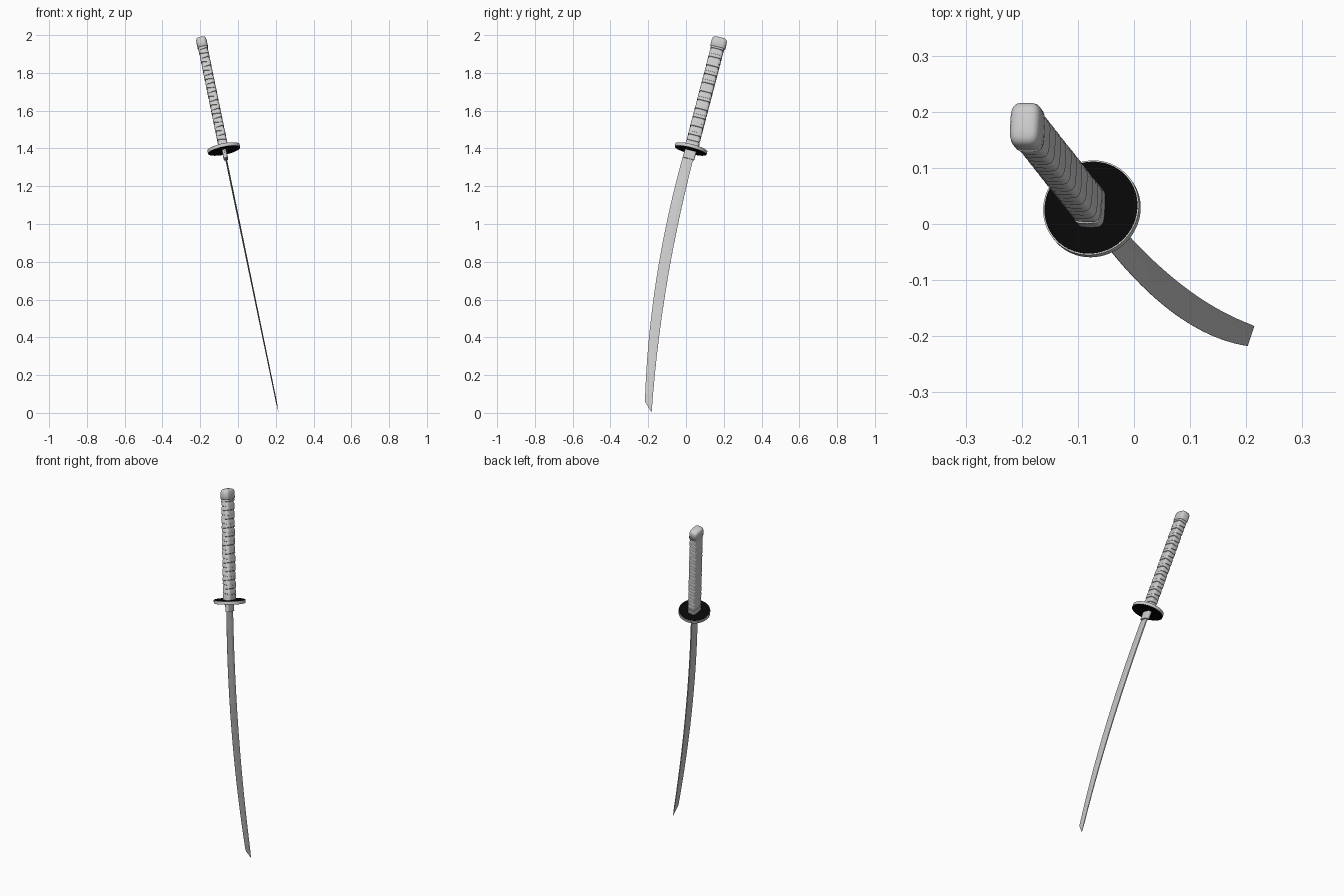
import bpy, bmesh, math
from mathutils import Matrix, Vector

if "Cube" in bpy.data.objects:
    bpy.data.objects.remove(bpy.data.objects["Cube"])

LEAN = 0.207                                   # sideways lean of the whole sword, dx/dz
axis = Vector((-LEAN, 0.262, 1)).normalized()  # handle direction
side = Vector((1, 0, LEAN)).normalized()       # blade-flat normal
wide = axis.cross(side)
FRAME = Matrix((side, wide, axis)).transposed().to_4x4()
FRAME.translation = Vector((-0.075, 0.027, 1.397))

black = bpy.data.materials.new("black_metal")
black.diffuse_color = (0.002, 0.002, 0.002, 1)
black.use_nodes = True
black.node_tree.nodes["Principled BSDF"].inputs["Base Color"].default_value = black.diffuse_color


def loft(name, rings, matrix=None, mat=None, smooth=35, closed=False):
    """Skin a list of equal-length point rings."""
    bm = bmesh.new()
    vs = [[bm.verts.new(p) for p in r] for r in rings]
    n = len(vs[0])
    pairs = list(zip(vs, vs[1:])) + ([(vs[-1], vs[0])] if closed else [])
    for a, b in pairs:
        for i in range(n):
            j = (i + 1) % n
            bm.faces.new((a[i], a[j], b[j], b[i]))
    if not closed:
        bm.faces.new(vs[0][::-1])
        bm.faces.new(vs[-1])
    bmesh.ops.recalc_face_normals(bm, faces=bm.faces)
    me = bpy.data.meshes.new(name)
    bm.to_mesh(me)
    bm.free()
    ob = bpy.data.objects.new(name, me)
    bpy.context.collection.objects.link(ob)
    if matrix:
        ob.matrix_world = matrix
    if mat:
        me.materials.append(mat)
    bpy.ops.object.select_all(action='DESELECT')
    ob.select_set(True)
    bpy.context.view_layer.objects.active = ob
    bpy.ops.object.shade_smooth_by_angle(angle=math.radians(smooth))
    return ob


def oval(t, hx, hy, power=0.45, tilt=0.0, n=32):
    """Rounded-rectangle ring at height t; tilt slants it across the width."""
    pts = []
    for i in range(n):
        a = math.tau * i / n
        c, s = math.cos(a), math.sin(a)
        x = hx * math.copysign(abs(c) ** power, c)
        y = hy * math.copysign(abs(s) ** power, s)
        pts.append((x, y, t + tilt * x))
    return pts


# blade: cutting edge on the convex side, ridge, then spine
def edge_y(z):
    return -0.216 + 0.098 * (z - 0.1) + 0.095 * (z - 0.1) * (z - 0.72)


def spine_y(z):
    return -0.182 + 0.112 * z + 0.070 * z * (z - 0.6)


def section(z):
    e, s = edge_y(z), spine_y(z)
    th = 0.003 + 0.0012 * z
    mid = Vector((0.008 - LEAN * (z - 1), 0, z))
    shape = ((0, 0.1), (0.65, 1), (1, 0.75), (1, -0.75), (0.65, -1), (0, -0.1))
    return [mid + Vector((0, e + (s - e) * f, 0)) + side * th * k for f, k in shape]


rings = [section(1.40 - 1.34 * i / 28) for i in range(29)]
tip = Vector((0.008 + LEAN * 0.998, -0.182, 0.002))
rings.append([tip.lerp(p, 0.02) for p in rings[-1]])
loft("blade", rings, smooth=8)

# blade collar just below the guard
loft("blade_collar", [oval(t, 0.012, 0.031) for t in (-0.055, 0.0)], FRAME)


# guard: dark disc held in a thin metal rim
def circle(t, r):
    return oval(t, r, r, 1, n=64)


loft("guard_disc", [circle(-0.0095, 0.0845), circle(0.0095, 0.0845)], FRAME, black)
loft("guard_rim", [circle(-0.0085, 0.083), circle(-0.0085, 0.087),
                   circle(0.0085, 0.087), circle(0.0085, 0.083)], FRAME, closed=True)

# handle core and base ferrule
loft("handle_core", [oval(t, 0.023, 0.033) for t in (0.005, 0.58)], FRAME)
loft("handle_ferrule", [oval(t, 0.0255, 0.0365) for t in (0.006, 0.038)], FRAME)

# cord wrap: slanted bands, alternating direction so that they cross
count = 22
step = 0.53 / count
for i in range(count):
    t = 0.044 + i * step
    k = 0.16 if i % 2 else -0.16
    loft(f"handle_wrap_{i + 1}",
         [oval(t, 0.023, 0.033, tilt=k), oval(t + 0.002, 0.0255, 0.036, tilt=k),
          oval(t + step * 0.8, 0.025, 0.0355, tilt=k), oval(t + step, 0.023, 0.033, tilt=k)],
         FRAME)

# rounded pommel cap
prof = [(0.565, 0.92), (0.568, 1.0), (0.598, 1.0), (0.609, 0.95), (0.616, 0.84), (0.620, 0.66), (0.622, 0.35)]
loft("pommel", [oval(t, 0.028 * k, 0.041 * k, 0.55) for t, k in prof], FRAME, smooth=60)
